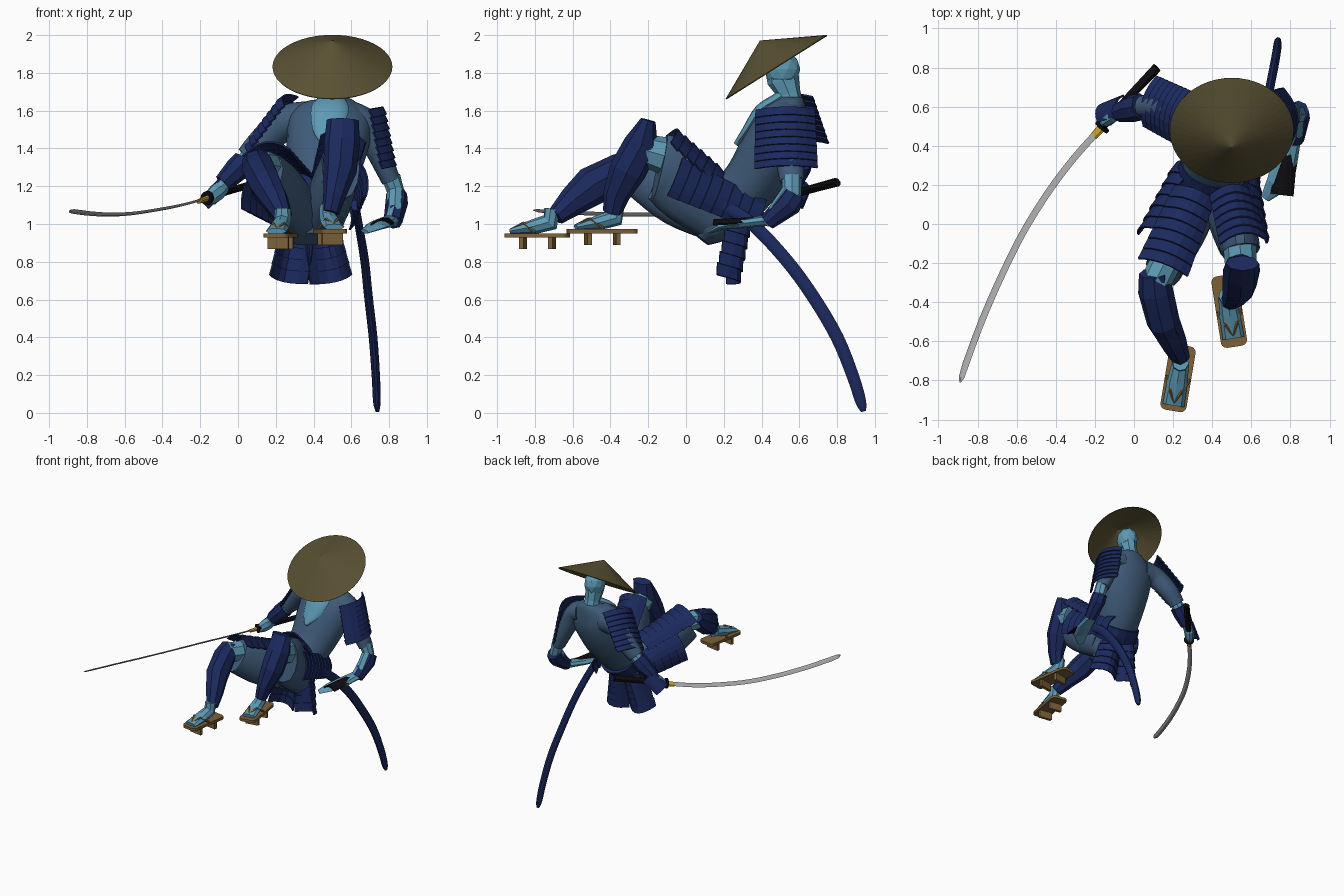
import bpy, bmesh, math
from mathutils import Vector as V, Matrix


def mat(name, *rgb):
    m = bpy.data.materials.new(name)
    m.diffuse_color = (*rgb, 1)
    return m


SKIN = mat("skin", .11, .32, .46)
CLOTH = mat("cloth", .05, .105, .19)
NAVY = mat("navy", .011, .022, .11)
STRAW = mat("straw", .10, .082, .033)
WOOD = mat("wood", .20, .12, .04)
BLACK = mat("black", .004, .004, .005)
STEEL = mat("steel", .42, .42, .43)
GOLD = mat("gold", .6, .4, .03)


def finish(bm, name, m, smooth=False, thick=0):
    bmesh.ops.recalc_face_normals(bm, faces=bm.faces[:])
    me = bpy.data.meshes.new(name)
    bm.to_mesh(me)
    bm.free()
    me.materials.append(m)
    o = bpy.data.objects.new(name, me)
    bpy.context.collection.objects.link(o)
    if thick:
        s = o.modifiers.new("thickness", 'SOLIDIFY')
        s.thickness, s.offset = thick, 0
    if smooth:
        bpy.ops.object.select_all(action='DESELECT')
        o.select_set(True)
        bpy.context.view_layer.objects.active = o
        bpy.ops.object.shade_smooth_by_angle(angle=math.radians(40))
    return o


def refine(sections, k=4):
    """Catmull-Rom resampling of loft sections."""
    s = [(*c, a, b) for c, a, b in sections]
    s = [s[0]] + s + [s[-1]]
    res = []
    for i in range(1, len(s) - 2):
        for t in (j / k for j in range(k)):
            v = [.5 * (2 * q + (r - p) * t + (2 * p - 5 * q + 4 * r - u) * t * t + (3 * q - p - 3 * r + u) * t ** 3)
                 for p, q, r, u in zip(*s[i - 1:i + 3])]
            res.append((v[:3], v[3], v[4]))
    return res + [sections[-1]]


def tube(name, sections, m, n=8, hint=(1, 0, 0), smooth=False):
    """Loft of ellipses; each section is (centre, radius along hint, other radius)."""
    bm = bmesh.new()
    if smooth:
        sections = refine(sections)
    pts = [V(s[0]) for s in sections]
    rings = []
    for i, (c, rx, ry) in enumerate(sections):
        t = (pts[min(i + 1, len(pts) - 1)] - pts[max(i - 1, 0)]).normalized()
        a = V(hint)
        a = (a - t * a.dot(t)).normalized()
        b = t.cross(a)
        rings.append([bm.verts.new(pts[i] + a * rx * math.cos(2 * math.pi * k / n)
                                   + b * ry * math.sin(2 * math.pi * k / n)) for k in range(n)])
    for p, q in zip(rings, rings[1:]):
        for k in range(n):
            bm.faces.new((p[k], p[(k + 1) % n], q[(k + 1) % n], q[k]))
    bm.faces.new(rings[0])
    bm.faces.new(rings[-1])
    return finish(bm, name, m, smooth)


def plate(name, top, bottom, out, w0, w1, bulge=.04, rows=5, m=NAVY, cols=6, lift=.012):
    """Curved armour panel made of overlapping bands."""
    bm = bmesh.new()
    top, axis = V(top), V(bottom) - V(top)
    side = axis.cross(V(out)).normalized()
    out = side.cross(axis).normalized()
    for r in range(rows):
        line = []
        for t, h in ((r / rows, 0), ((r + 1.1) / rows, lift)):
            w = w0 + (w1 - w0) * t
            us = [2 * k / cols - 1 for k in range(cols + 1)]
            line.append([bm.verts.new(top + axis * t + side * u * w / 2
                                      + out * (h - bulge * u * u)) for u in us])
        for k in range(cols):
            bm.faces.new((line[0][k], line[0][k + 1], line[1][k + 1], line[1][k]))
    return finish(bm, name, m, thick=.01)


# Straw hat, a tilted hollow cone
bm = bmesh.new()
tilt = V((0, -.533, .846))
bmesh.ops.create_cone(bm, segments=48, radius1=.316, radius2=0, depth=.164, cap_ends=False,
                      matrix=Matrix.Translation(V((.5, .48, 1.83)) + tilt * .082)
                      @ tilt.to_track_quat('Z', 'Y').to_matrix().to_4x4())
finish(bm, "straw_hat", STRAW, thick=.006)

# Head and neck
bm = bmesh.new()
bmesh.ops.create_icosphere(bm, subdivisions=2, radius=1, matrix=Matrix.Translation((.5, .51, 1.82))
                           @ Matrix.Diagonal((.08, .095, .10, 1)))
finish(bm, "head", SKIN)
tube("neck", [((.5, .57, 1.58), .075, .065), ((.5, .545, 1.69), .06, .062), ((.5, .515, 1.76), .065, .085),
              ((.5, .505, 1.84), .07, .09)], SKIN)

# Robe body, open chest and waist belt
tube("torso", [((.38, .08, .92), .12, .05), ((.38, .13, .98), .17, .10), ((.40, .24, 1.10), .165, .14),
               ((.44, .36, 1.24), .185, .155), ((.47, .45, 1.40), .215, .16), ((.49, .51, 1.54), .22, .14),
               ((.5, .55, 1.63), .15, .09), ((.5, .555, 1.67), .07, .06)], CLOTH, 20, smooth=True)
tube("bare_chest", [((.455, .265, 1.42), .012, .015), ((.465, .315, 1.49), .07, .022), ((.485, .39, 1.60), .10, .03),
                    ((.495, .47, 1.655), .08, .03), ((.5, .51, 1.68), .05, .03)], SKIN, 12, smooth=True)
tube("belt", [((.395, .22, 1.075), .18, .155), ((.41, .26, 1.115), .19, .165), ((.42, .30, 1.155), .185, .165)],
     NAVY, 16)

# Sword arm
tube("sword_sleeve", [((.38, .55, 1.55), .09, .10), ((.26, .565, 1.54), .085, .09), ((.14, .60, 1.44), .075, .08),
                      ((.05, .60, 1.35), .06, .065)], CLOTH, 12, (0, 1, 0), True)
tube("sword_forearm", [((.07, .60, 1.37), .05, .05), ((0, .59, 1.28), .045, .045), ((-.11, .56, 1.18), .035, .035)],
     SKIN, 8, (0, 1, 0))
tube("sword_forearm_guard", [((.035, .60, 1.33), .07, .065), ((-.01, .59, 1.285), .07, .065),
                             ((-.08, .57, 1.215), .05, .05)], NAVY, 8, (0, 1, 0))
tube("sword_hand", [((-.07, .58, 1.21), .035, .035), ((-.11, .56, 1.17), .052, .04), ((-.14, .53, 1.14), .045, .035),
                    ((-.16, .51, 1.12), .025, .02)], SKIN, 8, (1, 1, 0))
plate("sword_hand_guard", (-.09, .62, 1.23), (-.175, .58, 1.13), (-.6, .5, .5), .13, .12, .03, 1)
plate("sword_shoulder_armour", (.245, .535, 1.68), (.055, .63, 1.43), (-.8, .1, .6), .29, .27, .05, 8)

# Resting arm
tube("rest_sleeve", [((.60, .53, 1.56), .09, .10), ((.675, .53, 1.53), .075, .09), ((.735, .545, 1.40), .065, .08),
                     ((.81, .56, 1.23), .05, .065)], CLOTH, 12, (1, 0, .3), True)
tube("rest_forearm", [((.81, .56, 1.25), .05, .055), ((.835, .56, 1.17), .046, .055), ((.83, .48, 1.07), .045, .045),
                      ((.81, .42, 1.01), .04, .035)], SKIN)
tube("rest_forearm_guard", [((.84, .575, 1.16), .055, .065), ((.84, .545, 1.11), .06, .07),
                            ((.82, .43, 1.01), .05, .045)], NAVY)
tube("rest_hand", [((.81, .44, 1.02), .045, .03), ((.77, .30, 1.003), .064, .025), ((.73, .20, .99), .058, .018),
                   ((.67, .13, .96), .025, .01)], SKIN)
plate("rest_hand_guard", (.79, .39, 1.033), (.76, .17, 1.022), (0, 0, 1), .09, .11, .025, 1, BLACK, lift=0)
plate("rest_shoulder_armour", (.765, .525, 1.62), (.825, .53, 1.31), (1, 0, .2), .31, .33, .075, 8)

# Legs: trousers, knees and shin guards
tube("outer_thigh", [((.34, .16, 1.04), .12, .14), ((.25, -.03, 1.15), .12, .17), ((.165, -.20, 1.25), .10, .145),
                     ((.15, -.23, 1.27), .095, .135)], CLOTH, 14, smooth=True)
tube("inner_thigh", [((.45, .16, 1.05), .12, .15), ((.50, .02, 1.18), .115, .19), ((.535, -.09, 1.28), .105, .185),
                     ((.545, -.14, 1.30), .10, .18)], CLOTH, 14, smooth=True)
tube("outer_knee", [((.16, -.20, 1.30), .08, .085), ((.11, -.30, 1.31), .078, .08)], SKIN)
tube("inner_knee", [((.54, -.11, 1.36), .085, .10), ((.55, -.25, 1.40), .08, .08)], SKIN)
tube("outer_shin_guard", [((.10, -.25, 1.35), .075, .05), ((.11, -.34, 1.29), .09, .09), ((.15, -.50, 1.20), .085, .105),
                          ((.20, -.60, 1.12), .07, .08), ((.24, -.69, 1.04), .048, .05)], NAVY)
tube("inner_shin_guard", [((.555, -.20, 1.55), .085, .04), ((.55, -.235, 1.42), .095, .095), ((.54, -.31, 1.28), .088, .098),
                          ((.51, -.37, 1.15), .06, .07), ((.49, -.39, 1.06), .046, .05)], NAVY)


# Feet and raised wooden sandals
def foot(label, centre, head, length):
    c, f = V(centre), V((*head, 0)).normalized()
    s, up = V((-f.y, f.x, 0)), V((0, 0, 1))

    def at(a, h, b=0):
        return c + f * a + s * b + up * h
    tube(label + "_foot", [(at(-.08, .14), .042, .042), (at(-.07, .07), .045, .05), (at(.02, .045), .052, .04),
                           (at(.14, .022), .056, .016)], SKIN, 8, s)
    frame = Matrix((s, f, up)).transposed().to_4x4()
    bm = bmesh.new()
    for a, h, w, l, t in ((0, 0, .135, length, .022), (-.08, -.04, .11, .024, .065), (.075, -.04, .11, .024, .065)):
        bmesh.ops.create_cube(bm, matrix=Matrix.Translation(at(a, h)) @ frame @ Matrix.Diagonal((w, l, t, 1)))
    corners = [e for e in bm.edges if e.calc_length() < .023]
    bmesh.ops.bevel(bm, geom=corners, offset=.03, segments=3, profile=.5, affect='EDGES')
    finish(bm, label + "_sandal", WOOD)
    for side in (-1, 1):
        tube(label + "_strap", [(at(.13, .035), .008, .008), (at(.07, .065, side * .03), .008, .008),
                                (at(0, .015, side * .06), .008, .008)], WOOD, 5, up)


foot("outer", (.225, -.788, .94), (-.055, -.33), .34)
foot("inner", (.487, -.445, .962), (.055, -.35), .37)

# Skirt armour panels hanging from the belt
plate("outer_front_skirt", (.31, .18, 1.27), (.15, -.20, 1.42), (0, .4, 1), .22, .27, .06, 7)
plate("inner_front_skirt", (.50, .20, 1.27), (.56, -.05, 1.49), (.1, .6, 1), .22, .24, .07, 6)
plate("outer_side_skirt", (.23, .32, 1.08), (.05, -.02, 1.20), (-1, .2, .4), .20, .25, .04, 6)
plate("inner_side_skirt", (.60, .40, 1.05), (.67, -.05, 1.25), (1, 0, .25), .17, .22, .03, 8)
plate("outer_back_skirt", (.30, .335, 1.0), (.245, .275, .70), (-.3, 1, -.2), .18, .21, .10, 5)
plate("inner_back_skirt", (.46, .335, 1.0), (.515, .275, .70), (.3, 1, -.2), .18, .23, .10, 5)

# Scabbard
tube("scabbard", [((.62, .20, 1.10), .022, .034), ((.64, .36, .99), .022, .036), ((.67, .53, .81), .023, .036),
                  ((.69, .67, .62), .023, .036), ((.715, .80, .40), .023, .036), ((.73, .885, .19), .022, .034),
                  ((.735, .925, .06), .02, .03), ((.738, .94, .008), .01, .014)], NAVY, 10, smooth=True)

# Sword: curved blade, collar, guard and grip
path = [(-.17, .49, 1.135), (-.30, .345, 1.10), (-.43, .175, 1.075), (-.565, -.04, 1.055), (-.68, -.27, 1.05),
        (-.78, -.50, 1.055), (-.86, -.715, 1.065)]
edge = (-.7, .4, -.5)
tube("blade", refine([(p, .02, .006) for p in path]) + [((-.882, -.785, 1.07), .017, .005),
                                                        ((-.889, -.81, 1.073), .004, .002)], STEEL, 4, edge)
tube("blade_collar", [((-.205, .45, 1.122), .023, .012), ((-.16, .50, 1.137), .025, .016)], GOLD, 8, edge)
tube("sword_guard", [((-.168, .49, 1.136), .042, .036), ((-.158, .502, 1.139), .042, .036)], BLACK, 16, edge)
tube("sword_grip", [((-.155, .505, 1.14), .025, .018), ((-.02, .655, 1.183), .025, .019),
                    ((.118, .80, 1.222), .028, .021)], BLACK, 8, edge)
